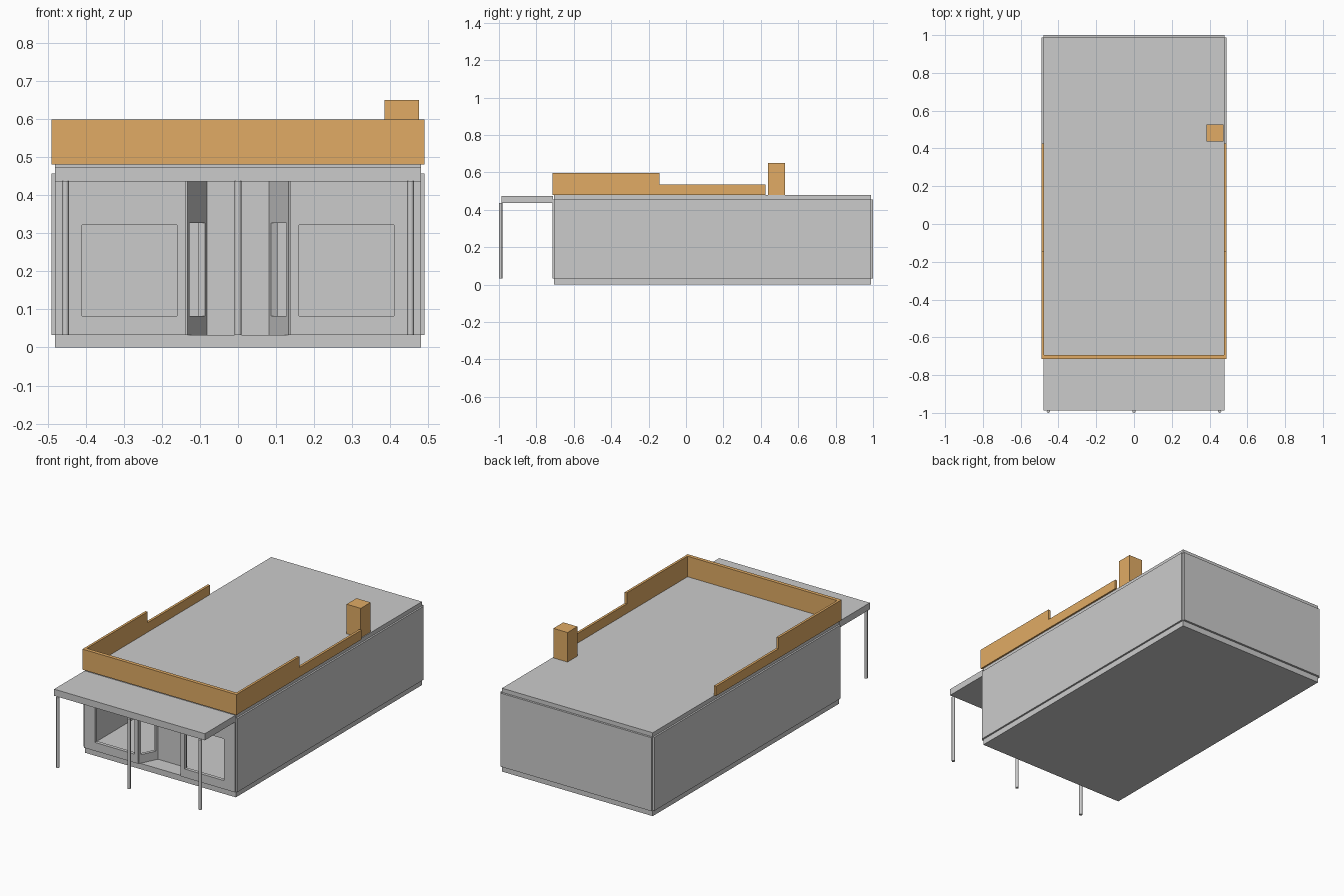
import bpy, bmesh
from mathutils import Vector

if "Cube" in bpy.data.objects:
    bpy.data.objects.remove(bpy.data.objects["Cube"])

brown = bpy.data.materials.new("brown_brick")
brown.diffuse_color = (0.75, 0.41, 0.13, 1)
brown.use_nodes = True
brown.node_tree.nodes["Principled BSDF"].inputs["Base Color"].default_value = brown.diffuse_color


def finish(name, bm, mat=None):
    bmesh.ops.recalc_face_normals(bm, faces=bm.faces)
    me = bpy.data.meshes.new(name)
    bm.to_mesh(me)
    bm.free()
    ob = bpy.data.objects.new(name, me)
    bpy.context.collection.objects.link(ob)
    if mat:
        me.materials.append(mat)
    return ob


def box(name, x, y, z, mat=None):
    bm = bmesh.new()
    bmesh.ops.create_cube(bm, size=1)
    for v in bm.verts:
        v.co = [(r[0] + r[1]) / 2 + c * (r[1] - r[0]) for r, c in zip((x, y, z), v.co)]
    return finish(name, bm, mat)


def prism(name, points, offset, mat=None):
    bm = bmesh.new()
    face = bm.faces.new([bm.verts.new(p) for p in points])
    ext = bmesh.ops.extrude_face_region(bm, geom=[face], use_keep_orig=True)
    verts = [g for g in ext["geom"] if isinstance(g, bmesh.types.BMVert)]
    bmesh.ops.translate(bm, vec=offset, verts=verts)
    return finish(name, bm, mat)


def window_panel(name, a, b, u, v, inward):
    """Panel between plan points a and b with a window at fractions u, heights v."""
    a, b, n = Vector((*a, 0)), Vector((*b, 0)), Vector((*inward, 0))
    bm = bmesh.new()
    rings = []
    for off in (Vector(), n):
        for (u0, u1), (z0, z1) in (((0, 1), WALL_Z), (u, v)):
            rings.append([bm.verts.new(a.lerp(b, f) + off + Vector((0, 0, z)))
                          for f, z in ((u0, z0), (u1, z0), (u1, z1), (u0, z1))])
    outer_f, inner_f, outer_b, inner_b = rings
    for p, q in ((outer_f, inner_f), (inner_f, inner_b), (inner_b, outer_b), (outer_b, outer_f)):
        for i in range(4):
            j = (i + 1) % 4
            bm.faces.new((p[i], p[j], q[j], q[i]))
    return finish(name, bm)


WALL_Z = (0.033, 0.456)

# Floor and roof slabs
box("floor_slab", (-0.48, 0.48), (-0.705, 0.988), (0, 0.033))
box("roof_slab", (-0.48, 0.48), (-0.705, 0.988), (0.456, 0.48))

# Back wall
box("back_wall", (-0.48, 0.48), (0.978, 1.0), WALL_Z)

for s, side in ((-1, "left"), (1, "right")):
    # Side walls
    box(side + "_wall", sorted((s * 0.47, s * 0.49)), (-0.705, 0.988), WALL_Z)

    # Shop window panels and splayed entrance panels
    window_panel(side + "_shop_window", (s * 0.48, -0.715), (s * 0.137, -0.715),
                 (0.204, 0.933), (0.082, 0.322), (0, 0.02))
    window_panel(side + "_entrance_window", (s * 0.133, -0.712), (s * 0.082, -0.61),
                 (0.12, 0.9), (0.082, 0.327), (s * 0.016, 0.008))

    # Stepped side parapets
    profile = [(-0.715, 0.48), (0.425, 0.48), (0.425, 0.535),
               (-0.142, 0.535), (-0.142, 0.598), (-0.715, 0.598)]
    prism(side + "_parapet", [(s * 0.49, y, z) for y, z in profile], (-s * 0.014, 0, 0), brown)

# Front door and panel above it
box("front_door", (-0.082, 0.082), (-0.61, -0.592), (0.033, 0.322))
box("door_transom", (-0.082, 0.082), (-0.612, -0.592), (0.322, 0.456))

# Front parapet and chimney
box("front_parapet", (-0.476, 0.476), (-0.715, -0.694), (0.48, 0.598), brown)
box("chimney", (0.385, 0.475), (0.438, 0.528), (0.48, 0.65), brown)

# Canopy and its posts
box("canopy", (-0.48, 0.48), (-0.987, -0.71), (0.436, 0.474))
for x, part in ((-0.453, "left"), (0, "middle"), (0.453, "right")):
    bpy.ops.mesh.primitive_cylinder_add(vertices=12, radius=0.009, depth=0.404,
                                        location=(x, -0.991, 0.235))
    bpy.context.object.name = part + "_canopy_post"
    bpy.ops.object.shade_smooth_by_angle()
